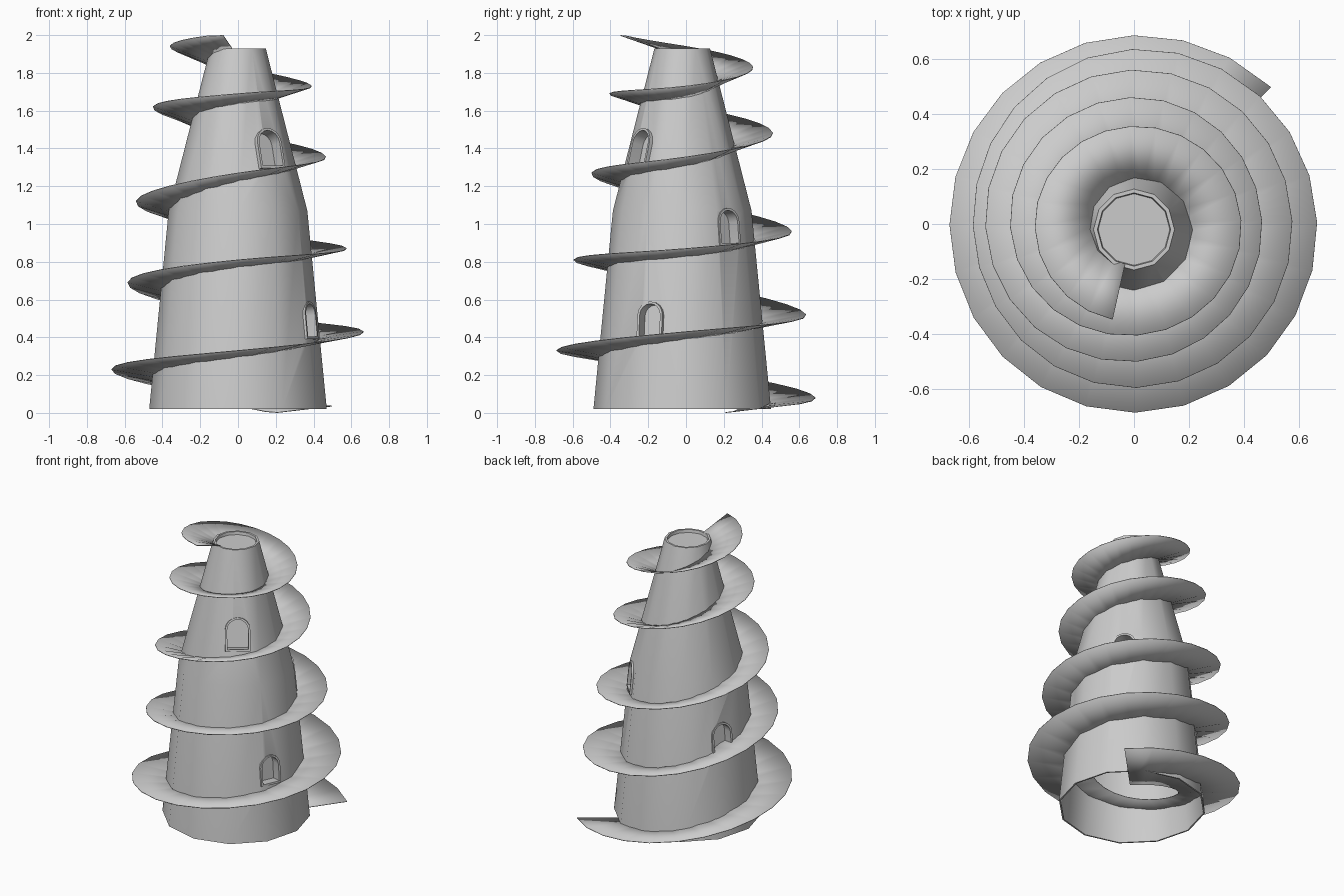
import bpy, bmesh, math
from mathutils import Vector

if "Cube" in bpy.data.objects:
    bpy.data.objects.remove(bpy.data.objects["Cube"])

CY = -0.02      # tower axis offset in y
SIDES = 12


def finish(name, bm, angle=40):
    bmesh.ops.recalc_face_normals(bm, faces=bm.faces)
    me = bpy.data.meshes.new(name)
    bm.to_mesh(me)
    bm.free()
    ob = bpy.data.objects.new(name, me)
    bpy.context.collection.objects.link(ob)
    bpy.ops.object.select_all(action='DESELECT')
    bpy.context.view_layer.objects.active = ob
    ob.select_set(True)
    if angle:
        bpy.ops.object.shade_smooth_by_angle(angle=math.radians(angle))
    return ob


def bridge(bm, a, b):
    n = len(a)
    for i in range(n):
        bm.faces.new((a[i], a[(i + 1) % n], b[(i + 1) % n], b[i]))


# Tower: thin hollow shell, open below, sunken cap on top
profile = [(.46, .02), (.47, .02), (.367, 1.07), (.147, 1.93), (.133, 1.93),
           (.13, 1.91)]
under = [(.12, 1.90), (.357, 1.07)]
bm = bmesh.new()


def ring(r, z):
    return [bm.verts.new((r * math.cos(k * math.tau / SIDES),
                          CY + r * math.sin(k * math.tau / SIDES), z)) for k in range(SIDES)]


outer = [ring(*p) for p in profile]
inner = [ring(*p) for p in under]
for a, b in zip(outer, outer[1:]):
    bridge(bm, a, b)
bm.faces.new(outer[-1])
bm.faces.new(inner[0])
bridge(bm, inner[0], inner[1])
bridge(bm, inner[1], outer[0])
tower = finish("tower", bm)


# Arched windows
def arch(w, h, s):
    """Arch outline, half width w, height h, inset s, centred on its height."""
    r = w - s
    pts = [(-r, s - h / 2), (r, s - h / 2)]
    for k in range(9):
        t = math.pi * k / 8
        pts.append((r * math.cos(t), h / 2 - w + r * math.sin(t)))
    return pts


def wall(z):
    if z < 1.07:
        return .47 - .103 * (z - .02) / 1.05, math.atan(.103 / 1.05)
    return .367 - .22 * (z - 1.07) / .86, math.atan(.22 / .86)


def window_loops(bm, deg, z, w, h, loops):
    r, tilt = wall(z)
    r *= math.cos(math.radians(15)) / math.cos(math.radians(deg % 30 - 15))
    a = math.radians(deg)
    out = Vector((math.cos(a), math.sin(a), 0))
    side = Vector((-math.sin(a), math.cos(a), 0))
    up = Vector((0, 0, 1)) * math.cos(tilt) - out * math.sin(tilt)
    nrm = out * math.cos(tilt) + Vector((0, 0, 1)) * math.sin(tilt)
    org = out * r + Vector((0, CY, z))
    return [[bm.verts.new(org + side * x + up * y + nrm * d) for x, y in arch(w, h, s)]
            for s, d in loops]


windows = [(-24, .49, .072, .20), (158, .69, .075, .20),
           (42, .985, .074, .20), (-53, 1.40, .08, .22)]
for i, (deg, z, w, h) in enumerate(windows):
    # opening through the shell
    bm = bmesh.new()
    a, b = window_loops(bm, deg, z, w, h, [(.006, -.06), (.006, .06)])
    bridge(bm, a, b)
    bm.faces.new(a)
    bm.faces.new(b)
    cutter = finish("window_cutter", bm, 0)
    cutter.hide_render = True
    mod = tower.modifiers.new("opening", 'BOOLEAN')
    mod.operation, mod.solver, mod.object = 'DIFFERENCE', 'EXACT', cutter
    bpy.context.view_layer.objects.active = tower
    bpy.ops.object.modifier_apply(modifier=mod.name)
    bpy.data.objects.remove(cutter)
    # raised frame and recessed niche
    bm = bmesh.new()
    ls = window_loops(bm, deg, z, w, h, [(0, -.02), (0, .010), (.013, .010), (.013, -.06)])
    for a, b in zip(ls, ls[1:]):
        bridge(bm, a, b)
    bm.faces.new(ls[-1])
    finish(f"window_{i + 1}", bm)

# Spiral ramp: outer radius and height of the edge at every quarter turn
keys = [(.72, .01), (.685, .08), (.67, .23), (.685, .33), (.665, .43), (.635, .52),
        (.585, .69), (.595, .81), (.575, .87), (.56, .96), (.54, 1.12), (.50, 1.27),
        (.465, 1.355), (.46, 1.48), (.45, 1.62), (.405, 1.69), (.39, 1.73),
        (.355, 1.83), (.36, 1.94), (.355, 2.01)]


def sample(t):
    i = min(int(t), len(keys) - 2)
    f = t - i
    p = [keys[min(max(i + k, 0), len(keys) - 1)] for k in (-1, 0, 1, 2)]
    return [.5 * (2 * b + (c - a) * f + (2 * a - 5 * b + 4 * c - d) * f * f
                  + (3 * b - a - 3 * c + d) * f ** 3) for a, b, c, d in zip(*p)]


bm = bmesh.new()
t0, t1, steps = .5, 18.86, 110
prev = None
for k in range(steps + 1):
    u = k / steps
    t = t0 + (t1 - t0) * u
    r, z = sample(t)
    a = t * math.pi / 2
    ri = .42 * r
    drop = (.10 + .25 * u) * (r - ri)
    row = [bm.verts.new((q * math.cos(a), q * math.sin(a), zz))
           for q, zz in ((ri, max(z - drop, .002)), (r, min(z, 1.998)))]
    if prev:
        bm.faces.new((prev[0], prev[1], row[1], row[0]))
    prev = row
ramp = finish("spiral_ramp", bm)
sol = ramp.modifiers.new("thickness", 'SOLIDIFY')
sol.thickness, sol.offset = .004, 0
